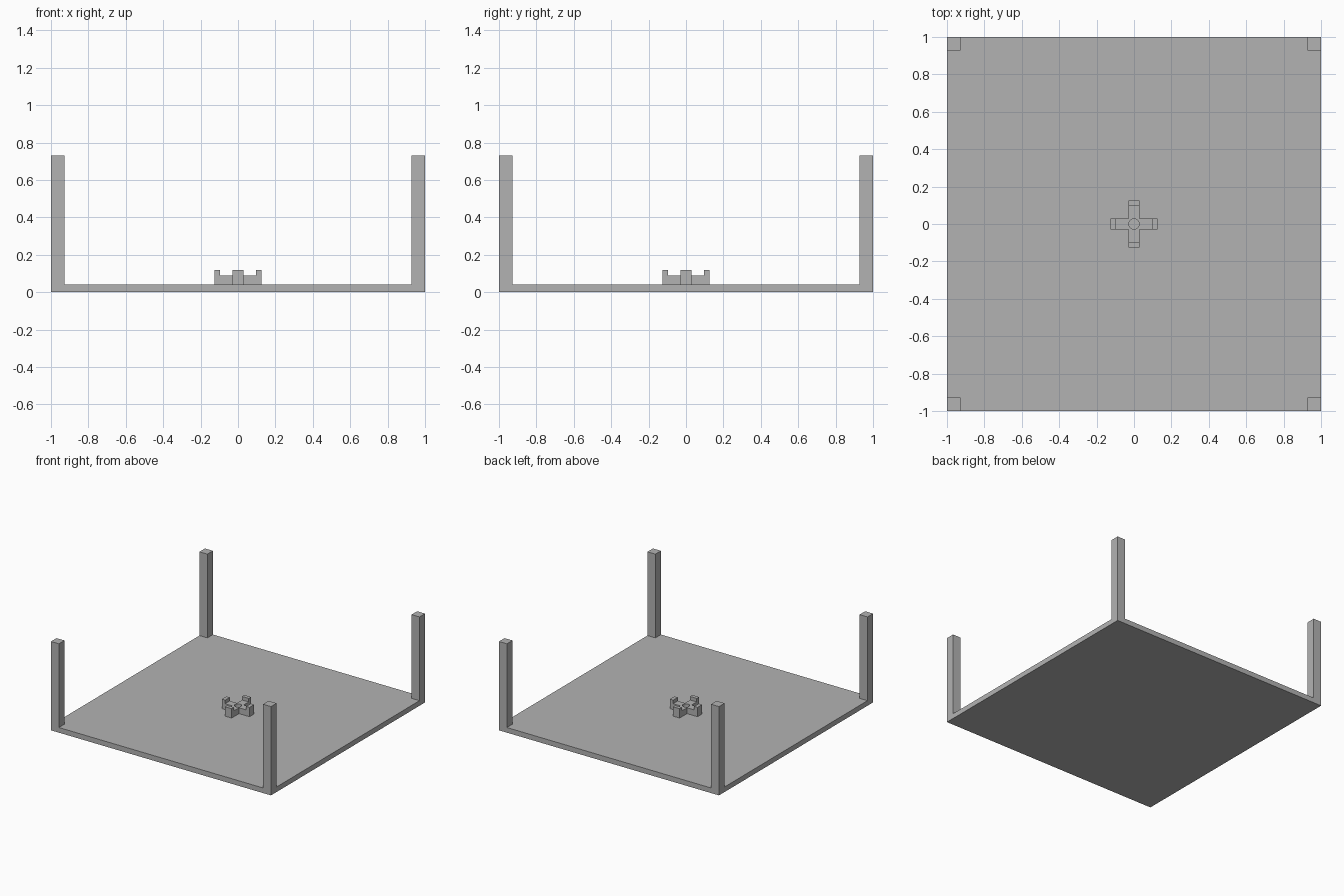
import bpy
import bmesh
from math import radians
from mathutils import Matrix

cube = bpy.data.objects.get("Cube")
if cube:
    bpy.data.objects.remove(cube, do_unlink=True)

PLATE_TOP = 0.042
POST_TOP = 0.73
POST_W = 0.072

# One plain grey for every part
GREY = (0.45, 0.45, 0.45, 1)
grey = bpy.data.materials.new("plain grey")
grey.use_nodes = True
grey.diffuse_color = GREY
grey.node_tree.nodes["Principled BSDF"].inputs["Base Color"].default_value = GREY


def finish(name, bm):
    bmesh.ops.recalc_face_normals(bm, faces=bm.faces)
    mesh = bpy.data.meshes.new(name)
    bm.to_mesh(mesh)
    bm.free()
    mesh.materials.append(grey)
    obj = bpy.data.objects.new(name, mesh)
    bpy.context.collection.objects.link(obj)
    return obj


def box(name, centre, size):
    bm = bmesh.new()
    bmesh.ops.create_cube(bm, size=1, matrix=Matrix.Translation(centre) @ Matrix.Diagonal((*size, 1)))
    return finish(name, bm)


def clamp_bar(name, angle):
    """Bar with a raised lip at both ends: a U profile extruded sideways."""
    reach, lip, half, low, high = 0.126, 0.096, 0.03, 0.09, 0.119
    right = [(reach, PLATE_TOP), (reach, high), (lip, high), (lip, low)]
    profile = right + [(-x, z) for x, z in reversed(right)]
    bm = bmesh.new()
    face = bm.faces.new([bm.verts.new((x, -half, z)) for x, z in profile])
    new = bmesh.ops.extrude_face_region(bm, geom=[face])["geom"]
    bmesh.ops.translate(bm, verts=[v for v in new if isinstance(v, bmesh.types.BMVert)], vec=(0, 2 * half, 0))
    bmesh.ops.rotate(bm, verts=bm.verts, matrix=Matrix.Rotation(radians(angle), 3, "Z"))
    return finish(name, bm)


def combine(target, tool, operation):
    mod = target.modifiers.new(operation.lower(), "BOOLEAN")
    mod.operation = operation
    mod.solver = "EXACT"
    mod.object = tool
    bpy.context.view_layer.objects.active = target
    bpy.ops.object.modifier_apply(modifier=mod.name)
    bpy.data.objects.remove(tool, do_unlink=True)


# Square base plate
box("base_plate", (0, 0, PLATE_TOP / 2), (2, 2, PLATE_TOP))

# Four corner posts
for sx, side in ((-1, "right"), (1, "left")):
    for sy, end in ((-1, "front"), (1, "back")):
        offset = 1 - POST_W / 2
        box(f"{end}_{side}_post", (sx * offset, sy * offset, (PLATE_TOP + POST_TOP) / 2),
            (POST_W, POST_W, POST_TOP - PLATE_TOP))

# Central cross with lipped ends and a round hole
cross = clamp_bar("centre_cross", 0)
combine(cross, clamp_bar("cross_bar", 90), "UNION")
bm = bmesh.new()
bmesh.ops.create_cone(bm, cap_ends=True, segments=32, radius1=0.028, radius2=0.028, depth=0.3)
combine(cross, finish("hole_cutter", bm), "DIFFERENCE")

# Smooth hole wall, crisp edges elsewhere
bpy.ops.object.select_all(action="DESELECT")
cross.select_set(True)
bpy.context.view_layer.objects.active = cross
bpy.ops.object.shade_smooth_by_angle(angle=radians(30))
